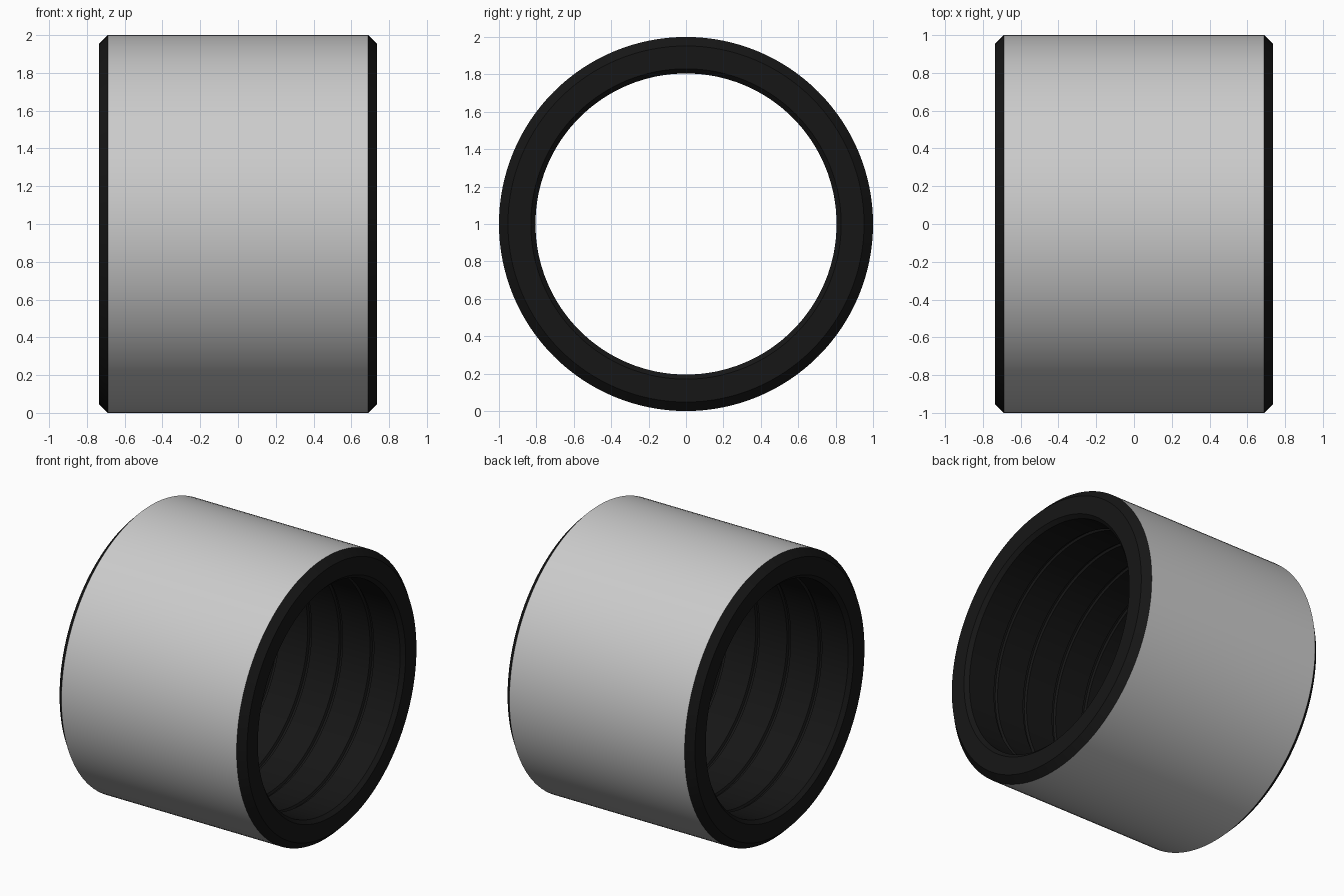
import bpy, bmesh, math
from mathutils import Matrix, Vector

if "Cube" in bpy.data.objects:
    bpy.data.objects.remove(bpy.data.objects["Cube"])

SEG = 128
HALF, R_OUT, R_IN = 0.737, 1.0, 0.805
CH_OUT, CH_IN = 0.048, 0.025          # end chamfers
PITCH, GROOVE_W, GROOVE_D = 0.245, 0.03, 0.015


def revolve(name, profile, closed, mat=None):
    """Spin an (x, radius) profile about the x axis, centred at z = 1."""
    bm = bmesh.new()
    rings = []
    for x, r in profile:
        rings.append([bm.verts.new((x, r * math.sin(2 * math.pi * i / SEG),
                                    1 + r * math.cos(2 * math.pi * i / SEG)))
                      for i in range(SEG)])
    pairs = list(zip(rings, rings[1:]))
    if closed:
        pairs.append((rings[-1], rings[0]))
    for a, b in pairs:
        for i in range(SEG):
            j = (i + 1) % SEG
            bm.faces.new((a[i], a[j], b[j], b[i]))
    mesh = bpy.data.meshes.new(name)
    bm.to_mesh(mesh)
    bm.free()
    obj = bpy.data.objects.new(name, mesh)
    bpy.context.collection.objects.link(obj)
    if mat:
        mesh.materials.append(mat)
    bpy.ops.object.select_all(action='DESELECT')
    obj.select_set(True)
    bpy.context.view_layer.objects.active = obj
    bpy.ops.object.shade_smooth_by_angle(angle=math.radians(25))
    return obj


black = bpy.data.materials.new("black")
black.diffuse_color = (0.008, 0.008, 0.008, 1)
black.use_nodes = True
black.node_tree.nodes["Principled BSDF"].inputs["Base Color"].default_value = black.diffuse_color

# Grey outer sleeve
edge = HALF - CH_OUT
revolve("outer_sleeve", [(edge, R_OUT), (-edge, R_OUT)], False)

# Black liner: chamfered ends and a bore with evenly spaced ring grooves
profile = [(-edge, R_OUT), (-HALF, R_OUT - CH_OUT),
           (-HALF, R_IN + CH_IN), (-HALF + CH_IN, R_IN)]
for k in range(-2, 3):
    c, w = k * PITCH, GROOVE_W / 2
    profile += [(c - w, R_IN), (c - w / 2, R_IN + GROOVE_D),
                (c + w / 2, R_IN + GROOVE_D), (c + w, R_IN)]
profile += [(HALF - CH_IN, R_IN), (HALF, R_IN + CH_IN),
            (HALF, R_OUT - CH_OUT), (edge, R_OUT)]
revolve("grooved_liner", profile, False, black)
